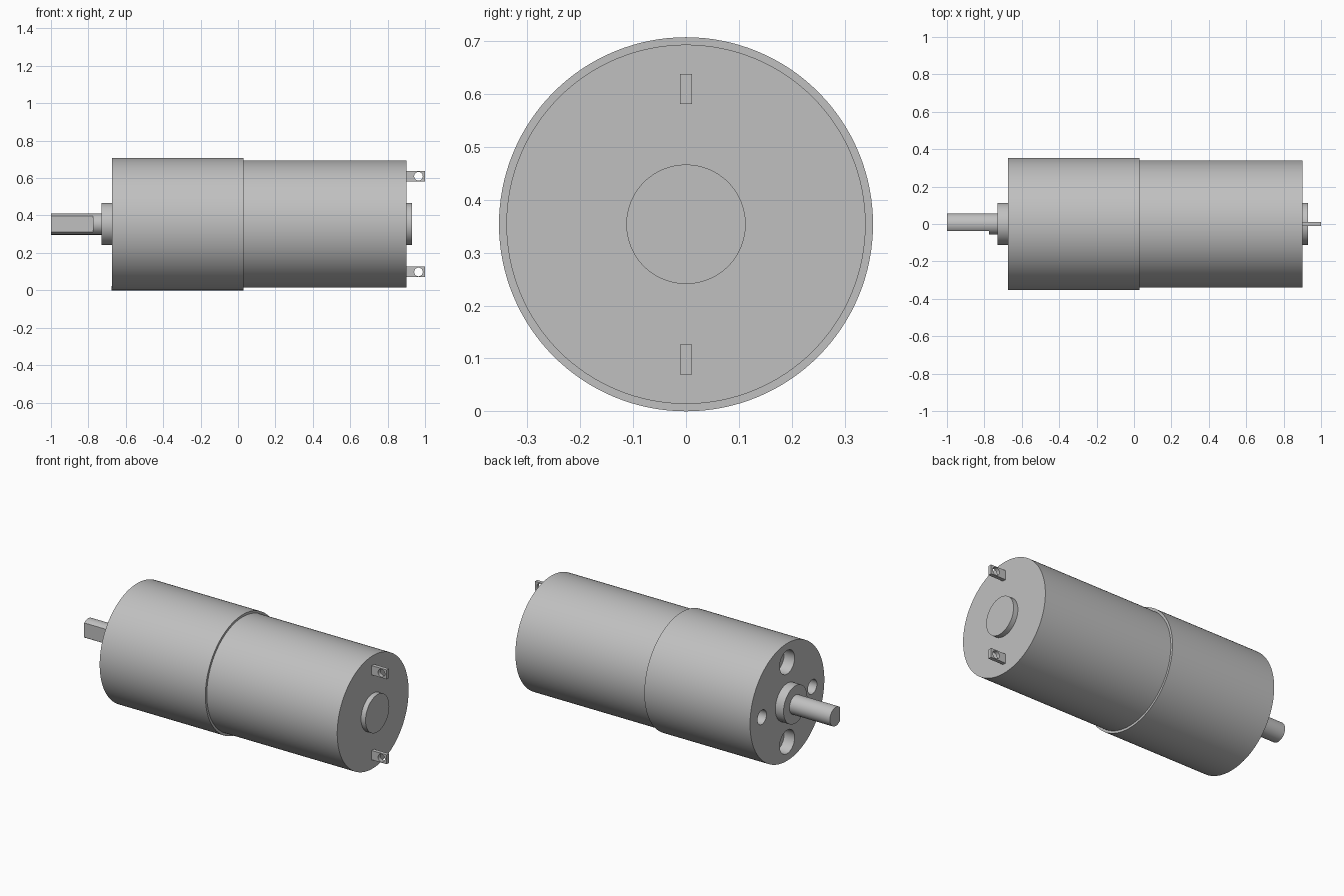
import bpy
import math

AXIS_Z = 0.354
R_GEARBOX, R_MOTOR = 0.354, 0.34

if "Cube" in bpy.data.objects:
    bpy.data.objects.remove(bpy.data.objects["Cube"], do_unlink=True)

steel = bpy.data.materials.new("grey_steel")
steel.use_nodes = True
GREY = (0.53, 0.53, 0.53, 1)
steel.diffuse_color = GREY
steel.node_tree.nodes["Principled BSDF"].inputs["Base Color"].default_value = GREY


def finish(obj, name):
    obj.name = name
    obj.data.materials.clear()
    obj.data.materials.append(steel)
    return obj


def rod(name, x0, x1, radius, y=0, z=0, sides=96):
    """Cylinder along x; y and z are offsets from the main axis."""
    bpy.ops.mesh.primitive_cylinder_add(
        vertices=sides, radius=radius, depth=x1 - x0,
        location=((x0 + x1) / 2, y, AXIS_Z + z), rotation=(0, math.pi / 2, 0))
    return finish(bpy.context.object, name)


def box(name, low, high):
    bpy.ops.mesh.primitive_cube_add(
        size=1, location=[(a + b) / 2 for a, b in zip(low, high)])
    obj = bpy.context.object
    obj.scale = [b - a for a, b in zip(low, high)]
    bpy.ops.object.transform_apply(location=False, rotation=False, scale=True)
    return finish(obj, name)


def cut(target, cutter):
    """Subtract the cutter, apply the result and remove the cutter."""
    cutter.hide_render = True
    mod = target.modifiers.new("cut", "BOOLEAN")
    mod.operation = "DIFFERENCE"
    mod.solver = "EXACT"
    mod.object = cutter
    bpy.context.view_layer.objects.active = target
    bpy.ops.object.modifier_apply(modifier=mod.name)
    bpy.data.objects.remove(cutter, do_unlink=True)


def smooth(obj):
    bpy.ops.object.select_all(action="DESELECT")
    obj.select_set(True)
    bpy.context.view_layer.objects.active = obj
    bpy.ops.object.shade_smooth_by_angle(angle=math.radians(30))


# Gearbox with two large and two small blind holes in its output face
gearbox = rod("gearbox", -0.675, 0.03, R_GEARBOX, sides=128)
for side in (-1, 1):
    cut(gearbox, rod("large_hole", -0.72, -0.605, 0.071, z=side * 0.24, sides=48))
    cut(gearbox, rod("small_hole", -0.72, -0.59, 0.043, y=side * 0.24, sides=48))

# Motor can and the round bosses at both ends
motor = rod("motor_can", 0.025, 0.90, R_MOTOR, sides=128)
rear_boss = rod("rear_boss", 0.895, 0.93, 0.113)
front_boss = rod("front_boss", -0.73, -0.67, 0.113)

# Output shaft with a flat on its front side
shaft = rod("output_shaft", -1.0, -0.72, 0.057, sides=64)
cut(shaft, box("shaft_flat", (-1.1, -0.2, AXIS_Z - 0.1),
               (-0.775, -0.037, AXIS_Z + 0.1)))

for part in (gearbox, motor, rear_boss, front_boss, shaft):
    smooth(part)

# Solder terminals with a hole through each tab
for side, label in ((1, "upper"), (-1, "lower")):
    z = AXIS_Z + side * 0.256
    tab = box(label + "_terminal", (0.89, -0.011, z - 0.028), (1.0, 0.011, z + 0.028))
    bpy.ops.mesh.primitive_cylinder_add(
        vertices=32, radius=0.023, depth=0.2, location=(0.965, 0, z),
        rotation=(math.pi / 2, 0, 0))
    cut(tab, finish(bpy.context.object, "terminal_hole"))
    smooth(tab)
